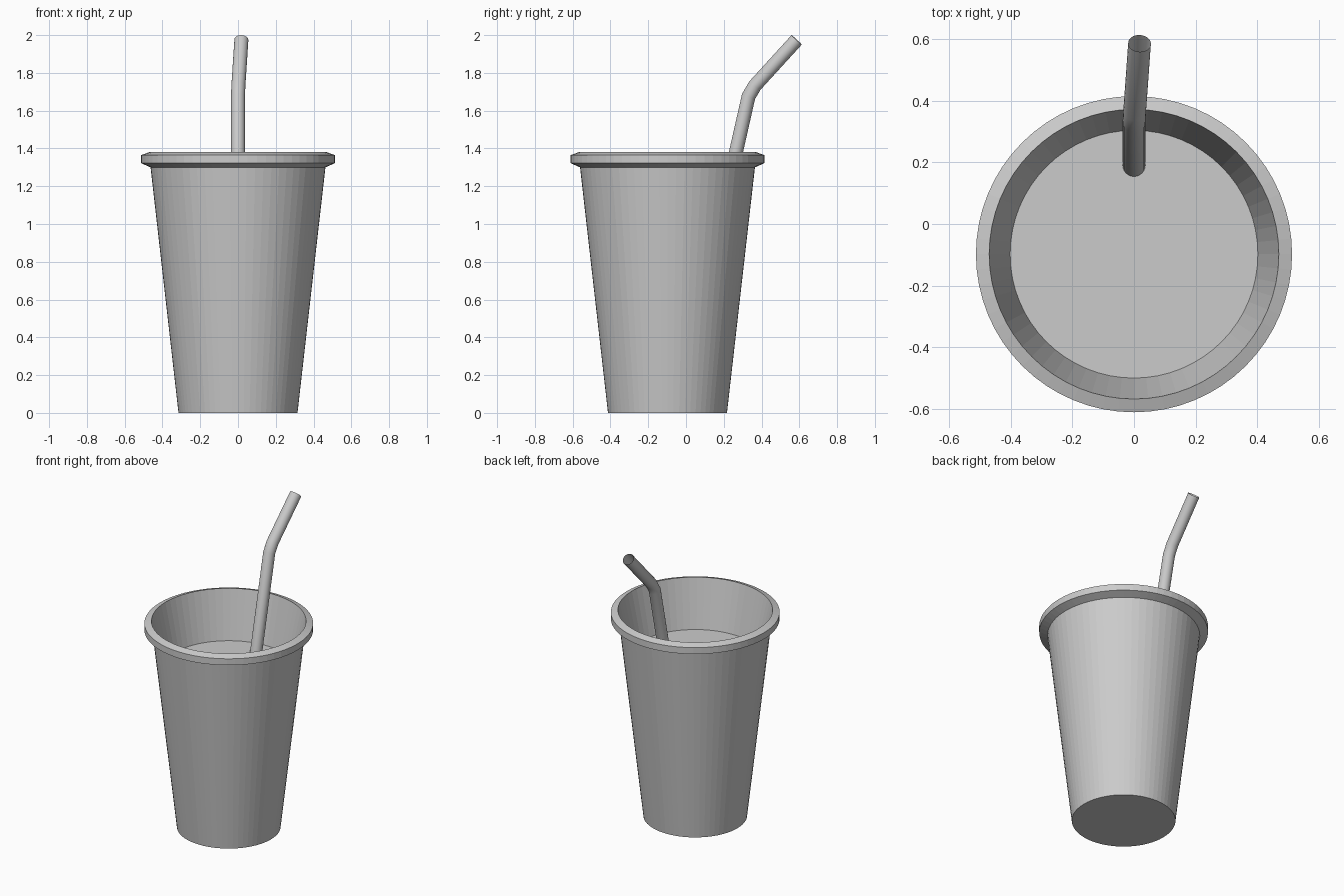
import bpy, bmesh, math
from mathutils import Vector

default = bpy.data.objects.get("Cube")
if default:
    bpy.data.objects.remove(default, do_unlink=True)

CENTRE_Y = -0.098
SIDES = 64

grey = bpy.data.materials.new("light grey")
grey.use_nodes = True
grey.diffuse_color = (0.6, 0.6, 0.6, 1)
grey.node_tree.nodes["Principled BSDF"].inputs["Base Color"].default_value = (0.6, 0.6, 0.6, 1)


def finish(name, bm, smooth=False):
    mesh = bpy.data.meshes.new(name)
    bm.to_mesh(mesh)
    bm.free()
    mesh.materials.append(grey)
    for poly in mesh.polygons:
        poly.use_smooth = smooth
    obj = bpy.data.objects.new(name, mesh)
    bpy.context.collection.objects.link(obj)
    return obj


def ring(bm, centre, u, v, radius, sides):
    angles = [2 * math.pi * i / sides for i in range(sides)]
    return [bm.verts.new(centre + radius * (u * math.cos(a) + v * math.sin(a))) for a in angles]


def bridge(bm, low, high):
    n = len(low)
    for i in range(n):
        j = (i + 1) % n
        bm.faces.new((low[i], low[j], high[j], high[i]))


def lathe(name, profile, cap_start=False, cap_end=False):
    bm = bmesh.new()
    rings = [ring(bm, Vector((0, CENTRE_Y, z)), Vector((1, 0, 0)), Vector((0, 1, 0)), r, SIDES)
             for r, z in profile]
    for low, high in zip(rings, rings[1:]):
        bridge(bm, low, high)
    if cap_start:
        bm.faces.new(rings[0][::-1])
    if cap_end:
        bm.faces.new(rings[-1])
    return finish(name, bm)


# Tapered cup wall with a closed base
lathe("cup_wall", [(0.315, 0), (0.463, 1.3)], cap_start=True)

# Rolled rim, sloping inner wall and the flat surface of the drink
lathe("cup_rim", [(0.463, 1.3), (0.513, 1.322), (0.513, 1.365), (0.47, 1.38)])
lathe("cup_inner_wall", [(0.47, 1.38), (0.402, 1.06)])
lathe("drink_surface", [(0.402, 1.06)], cap_end=True)

# Open bent straw
path = [Vector(p) for p in ((0, 0.183, 1.02), (0, 0.331, 1.675),
                            (0.002, 0.365, 1.733), (0.018, 0.586, 1.975))]
bm = bmesh.new()
rings = []
for i, point in enumerate(path):
    steps = [(b - a).normalized() for a, b in zip(path, path[1:])][max(i - 1, 0):i + 1]
    along = sum(steps, Vector()).normalized()
    side = Vector((0, 1, 0)).cross(along).normalized()
    rings.append(ring(bm, point, side, along.cross(side), 0.037, 24))
for low, high in zip(rings, rings[1:]):
    bridge(bm, low, high)
finish("straw", bm, smooth=True)
